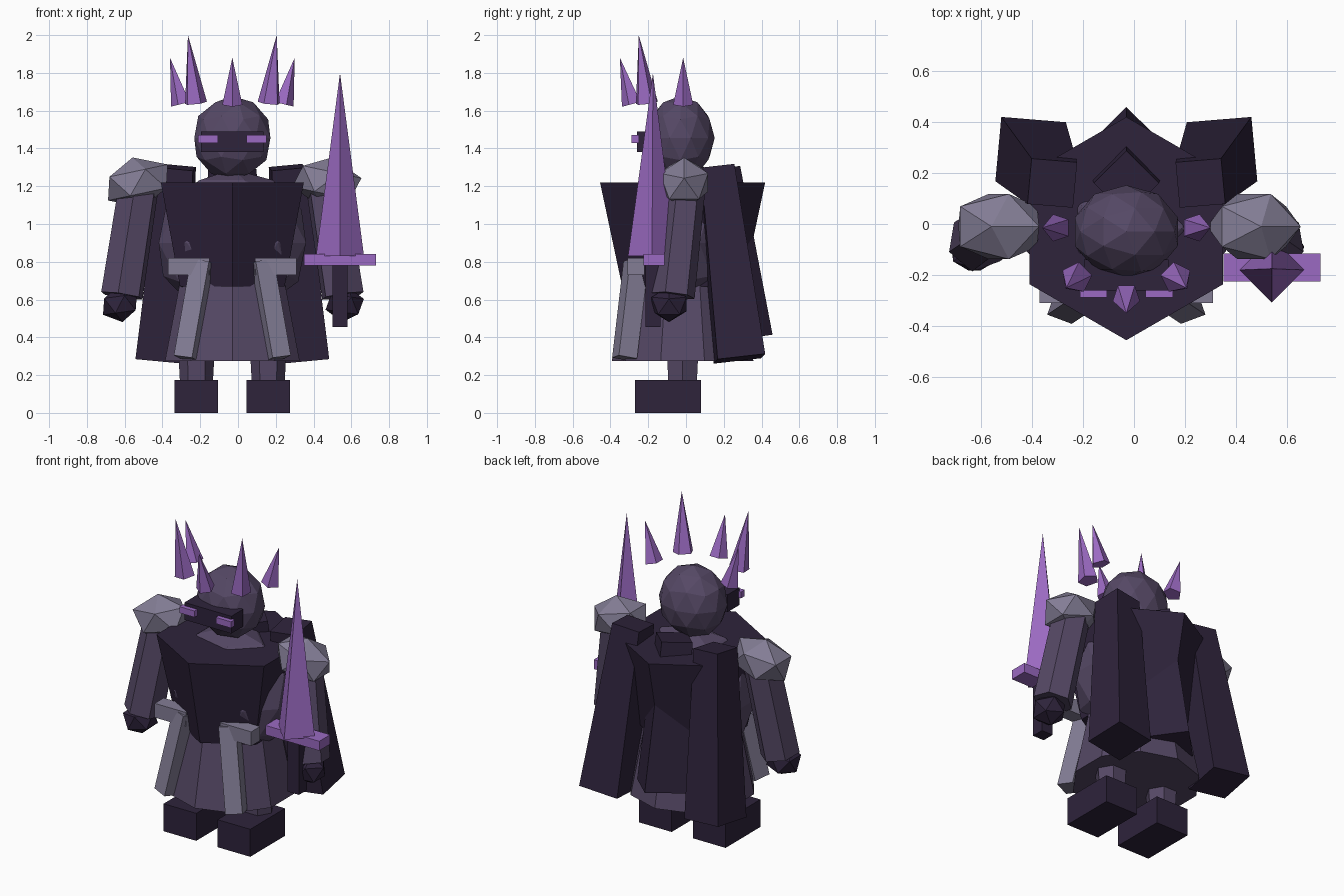
import bpy, bmesh, math
from mathutils import Vector, Matrix

if "Cube" in bpy.data.objects:
    bpy.data.objects.remove(bpy.data.objects["Cube"])

CX, CY = -0.03, -0.018  # body axis


def material(name, rgb):
    m = bpy.data.materials.new(name)
    lin = [((c / 255 + 0.055) / 1.055) ** 2.4 for c in rgb]
    m.diffuse_color = (*lin, 1)
    m.use_nodes = True
    m.node_tree.nodes["Principled BSDF"].inputs["Base Color"].default_value = m.diffuse_color
    return m


DARK = material("dark_armor", (46, 35, 59))
CLOTH = material("dusky_purple", (85, 72, 101))
METAL = material("grey_metal", (131, 125, 149))
GLOW = material("bright_violet", (155, 106, 194))


def finish(name, bm, mat):
    bmesh.ops.recalc_face_normals(bm, faces=bm.faces)
    me = bpy.data.meshes.new(name)
    bm.to_mesh(me)
    bm.free()
    me.materials.append(mat)
    ob = bpy.data.objects.new(name, me)
    bpy.context.collection.objects.link(ob)
    return ob


def prism(name, p0, p1, r0, r1, sides, mat, spin=0):
    """Tapered prism from p0 to p1; a zero end radius gives a point. Spin in degrees from the front."""
    p0, p1 = Vector(p0), Vector(p1)
    rot = Vector((0, 0, 1)).rotation_difference(p1 - p0)
    bm = bmesh.new()

    def ring(p, r):
        if r == 0:
            return [bm.verts.new(p)] * sides
        out = []
        for i in range(sides):
            a = math.radians(spin) + 2 * math.pi * i / sides
            out.append(bm.verts.new(p + rot @ Vector((r * math.sin(a), -r * math.cos(a), 0))))
        return out

    low, high = ring(p0, r0), ring(p1, r1)
    bm.faces.new(low[::-1])
    if r1:
        bm.faces.new(high)
    for i in range(sides):
        j = (i + 1) % sides
        bm.faces.new([low[i], low[j], high[j], high[i]] if r1 else [low[i], low[j], high[0]])
    return finish(name, bm, mat)


def box(name, x, y, z, mat):
    """Box from (min, max) ranges."""
    bm = bmesh.new()
    bmesh.ops.create_cube(bm, size=1)
    for v in bm.verts:
        v.co = [(r[0] + r[1]) / 2 + c * (r[1] - r[0]) for c, r in zip(v.co, (x, y, z))]
    return finish(name, bm, mat)


def ball(name, loc, radii, level, mat, tilt=0):
    """Faceted ball, tilted sideways in degrees."""
    bm = bmesh.new()
    bmesh.ops.create_icosphere(bm, subdivisions=level, radius=1)
    mtx = (Matrix.Translation(loc) @ Matrix.Rotation(math.radians(tilt), 4, 'Y')
           @ Matrix.Diagonal((*radii, 1)))
    bm.transform(mtx)
    return finish(name, bm, mat)


# Torso, breastplate and skirt
ball("torso", (CX, CY, 0.90), (0.41, 0.29, 0.39), 2, CLOTH)
prism("breastplate", (CX, CY, 0.67), (CX, CY, 1.22), 0.32, 0.437, 6, DARK)
prism("skirt", (CX, CY, 0.275), (CX, CY, 0.80), 0.375, 0.27, 10, CLOTH)

# Head and visor
ball("head", (CX, -0.03, 1.455), (0.212, 0.182, 0.222), 2, CLOTH)
box("visor", (-0.195, 0.135), (-0.26, -0.14), (1.38, 1.49), DARK)

# Middle cape panel
prism("cape_middle", (CX, 0.285, 0.39), (CX, 0.16, 1.29), 0.175, 0.128, 4, DARK)

# Front crown spike
prism("crown_spike_front", (CX, -0.285, 1.635), (CX, -0.35, 1.88), 0.056, 0, 5, GLOW)

# Parts repeated on both sides
for s, side in ((-1, "left"), (1, "right")):
    def X(d):
        return CX + s * d

    def span(a, b):
        return tuple(sorted((X(a), X(b))))

    box("eye_" + side, span(0.075, 0.182), (-0.288, -0.25), (1.43, 1.47), GLOW)
    prism("crown_spike_mid_" + side, (X(0.195), -0.21, 1.64), (X(0.235), -0.25, 2.0),
          0.062, 0, 5, GLOW, 45 * s)
    prism("crown_spike_side_" + side, (X(0.27), -0.015, 1.635), (X(0.33), -0.015, 1.88),
          0.056, 0, 5, GLOW, 90 * s)
    # Arm, hand and shoulder guard
    prism("arm_" + side, (X(0.585), -0.07, 0.62), (X(0.50), -0.01, 1.17), 0.118, 0.112, 6, CLOTH, 10 * s)
    ball("hand_" + side, (X(0.595), -0.09, 0.575), (0.108, 0.108, 0.095), 1, DARK, 8 * s)
    ball("shoulder_guard_" + side, (X(0.50), -0.01, 1.22), (0.195, 0.15, 0.135), 1, METAL, 12 * s)
    # Hip bracket with hanging plate
    box("hip_bracket_" + side, span(0.12, 0.34), (-0.31, -0.22), (0.73, 0.82), METAL)
    prism("hip_plate_" + side, (X(0.245), -0.325, 0.29), (X(0.155), -0.265, 0.80),
          0.073, 0.073, 4, METAL, 45 + 20 * s)
    # Leg and foot
    prism("leg_" + side, (X(0.19), CY, 0.12), (X(0.19), CY, 0.40), 0.085, 0.1, 6, CLOTH, 30)
    box("foot_" + side, span(0.075, 0.305), (-0.27, 0.08), (0, 0.175), DARK)
    # Side cape panel
    prism("cape_" + side, (X(0.375), 0.283, 0.287), (X(0.29), 0.16, 1.30),
          0.18, 0.127, 4, DARK, 45 + 5 * s)

# Sword
prism("sword_blade", (0.54, -0.18, 0.83), (0.54, -0.175, 1.80), 0.127, 0, 4, GLOW)
box("sword_guard", (0.35, 0.73), (-0.225, -0.115), (0.78, 0.84), GLOW)
box("sword_handle", (0.50, 0.58), (-0.215, -0.135), (0.455, 0.79), DARK)
